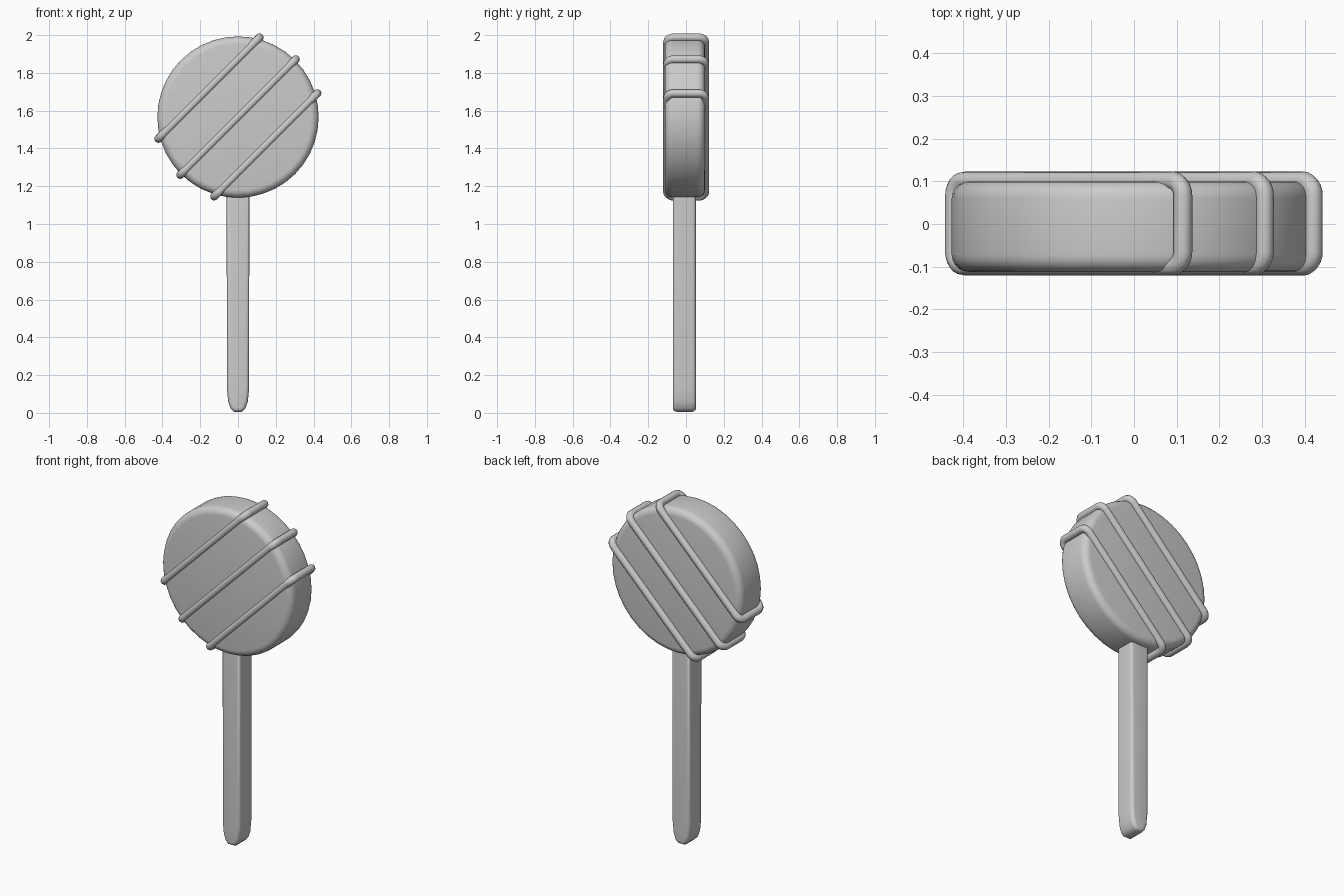
import bpy, bmesh, math
from mathutils import Vector

default = bpy.data.objects.get("Cube")
if default:
    bpy.data.objects.remove(default, do_unlink=True)

grey = bpy.data.materials.new("plain grey")
grey.use_nodes = True
colour = (0.6, 0.6, 0.6, 1)
grey.diffuse_color = colour
grey.node_tree.nodes["Principled BSDF"].inputs["Base Color"].default_value = colour


def finish(obj, angle=50):
    """Apply modifiers or curve bevels, then colour and smooth the part."""
    bpy.ops.object.select_all(action='DESELECT')
    obj.select_set(True)
    bpy.context.view_layer.objects.active = obj
    bpy.ops.object.convert(target='MESH')
    obj.data.materials.clear()
    obj.data.materials.append(grey)
    bpy.ops.object.shade_smooth_by_angle(angle=math.radians(angle))


def slab(name, outline, front, back, rounding):
    """Extrude an (x, z) outline from front to back and round both rims."""
    bm = bmesh.new()
    face = bm.faces.new([bm.verts.new((x, front, z)) for x, z in outline])
    grown = bmesh.ops.extrude_face_region(bm, geom=[face])
    moved = [v for v in grown["geom"] if isinstance(v, bmesh.types.BMVert)]
    bmesh.ops.translate(bm, verts=moved, vec=(0, back - front, 0))
    bmesh.ops.recalc_face_normals(bm, faces=bm.faces)
    rims = [e for e in bm.edges if abs(e.verts[0].co.y - e.verts[1].co.y) < 1e-5]
    bmesh.ops.bevel(bm, geom=rims, offset=rounding, segments=5, profile=0.5,
                    affect='EDGES', clamp_overlap=True)
    mesh = bpy.data.meshes.new(name)
    bm.to_mesh(mesh)
    bm.free()
    obj = bpy.data.objects.new(name, mesh)
    bpy.context.collection.objects.link(obj)
    finish(obj)


# Round candy head
HEAD_Z, HEAD_R = 1.566, 0.427
slab("candy_head",
     [(HEAD_R * math.cos(math.tau * i / 40), HEAD_Z + HEAD_R * math.sin(math.tau * i / 40))
      for i in range(40)], -0.112, 0.1, 0.04)

# Stick with a rounded tip, flat from the side
half = [(0.022, 0.006), (0.04, 0.025), (0.052, 0.06), (0.059, 0.13), (0.06, 1.2)]
slab("stick", half + [(-x, z) for x, z in reversed(half)], -0.07, 0.053, 0.02)

# Icing bands looped diagonally around the head
along = Vector((1, 0, 1)).normalized()
across = Vector((-1, 0, 1)).normalized()
CORNER, TUBE = 0.035, 0.022
for name, offset, reach in (("upper_band", 0.217, 0.379),
                            ("middle_band", 0.0, 0.432),
                            ("lower_band", -0.208, 0.386)):
    centre = Vector((0, 0, HEAD_Z)) + across * offset
    path = []
    for quarter, (su, sy) in enumerate(((1, 1), (-1, 1), (-1, -1), (1, -1))):
        for step in range(7):
            a = (quarter + step / 6) * math.pi / 2
            u = su * (reach - CORNER) + CORNER * math.cos(a)
            y = 0.001 + sy * (0.1 - CORNER) + CORNER * math.sin(a)
            path.append(centre + along * u + Vector((0, y, 0)))
    curve = bpy.data.curves.new(name, 'CURVE')
    curve.dimensions = '3D'
    curve.bevel_depth = TUBE
    curve.bevel_resolution = 3
    spline = curve.splines.new('POLY')
    spline.points.add(len(path) - 1)
    for point, co in zip(spline.points, path):
        point.co = (*co, 1)
    spline.use_cyclic_u = True
    band = bpy.data.objects.new(name, curve)
    bpy.context.collection.objects.link(band)
    finish(band)
